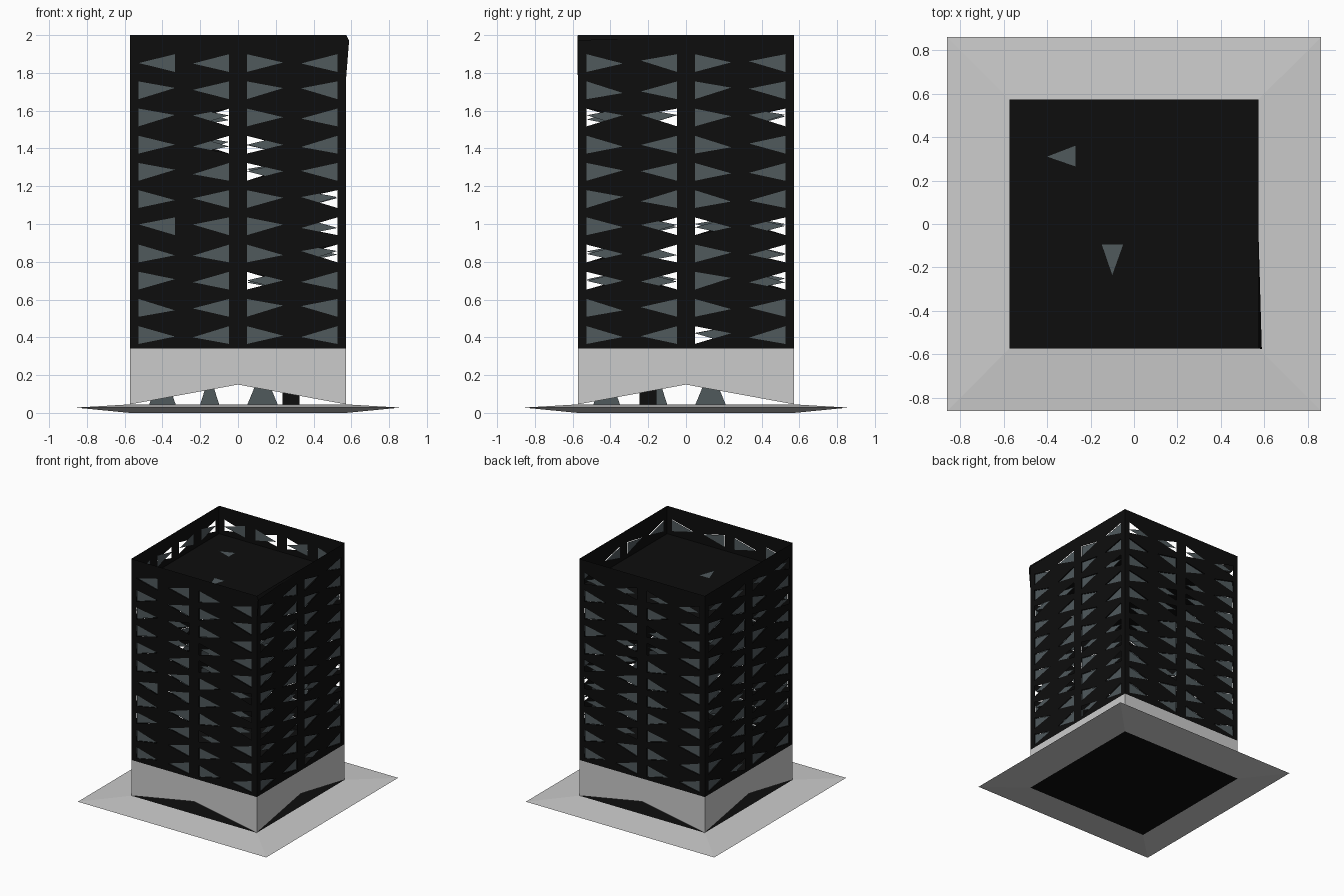
import bpy
import random
from math import pi
from mathutils import Matrix, Vector

random.seed(4)
cube = bpy.data.objects.get("Cube")
if cube:
    bpy.data.objects.remove(cube)

H = 0.573            # half width of the tower
ROWS, COLS = 11, 4
Z0, STEP = 0.34, 0.144
CELL = 2 * H / COLS


def material(name, rgb):
    m = bpy.data.materials.new(name)
    m.use_nodes = True
    m.diffuse_color = (*rgb, 1)
    bsdf = m.node_tree.nodes["Principled BSDF"]
    bsdf.inputs["Base Color"].default_value = (*rgb, 1)
    bsdf.inputs["Roughness"].default_value = 0.8
    return m


BLACK = material("black", (0.004, 0.004, 0.004))
SLATE = material("slate", (0.08, 0.1, 0.108))
PALE = material("pale_grey", (0.6, 0.6, 0.6))


def build(name, polys, *mats, indices=None):
    """Make a mesh from a list of polygons given as points."""
    verts = [p for poly in polys for p in poly]
    faces, n = [], 0
    for poly in polys:
        faces.append(range(n, n + len(poly)))
        n += len(poly)
    mesh = bpy.data.meshes.new(name)
    mesh.from_pydata(verts, [], [list(f) for f in faces])
    for m in mats:
        mesh.materials.append(m)
    for f, i in zip(mesh.polygons, indices or []):
        f.material_index = i
    ob = bpy.data.objects.new(name, mesh)
    bpy.context.collection.objects.link(ob)
    return ob


def on_side(side, poly, depth=0.0):
    """Place a flat (u, z) polygon on one of the four sides."""
    turn = Matrix.Rotation(side * pi / 2, 3, 'Z')
    return [turn @ Vector((u, depth - H, z)) for u, z in poly]


def square(r, z):
    return [(-r, -r, z), (r, -r, z), (r, r, z), (-r, r, z)]


# Windows whose pane points the other way, leaving gaps, as (row, column)
turned = {
    0: {(5, 3), (4, 3), (3, 3), (2, 2), (6, 2), (7, 1), (7, 2), (8, 1)},
    1: {(r, c) for r in (8, 3, 2) for c in (0, 1, 3)}
       | {(4, 1), (4, 2), (4, 3), (0, 2)},
}
for side in (0, 1):
    turned[side + 2] = ({(r, COLS - 1 - c) for r, c in turned[side]}
                        | {(ROWS - 1, c) for c in range(COLS)})

# Facades with triangular openings, and a pane behind each opening
for side, label in enumerate(("front", "left", "back", "right")):
    wall, panes = [], []
    for row in range(ROWS):
        for col in range(COLS):
            cu, cz = -H + (col + 0.5) * CELL, Z0 + (row + 0.5) * STEP
            flip = -1 if col % 2 or (row in (4, 10) and col == 0 and side == 0) else 1
            w, h = CELL / 2, STEP / 2
            tip_z = random.uniform(-0.015, 0.015)
            tl, tr, br, bl = (-w, h), (w, h), (w, -h), (-w, -h)
            a, b, t = (-0.096, 0.047), (-0.096, -0.047), (0.096, tip_z)

            def put(poly, sign):
                pts = [(cu + sign * u, cz + z) for u, z in poly]
                return pts if sign > 0 else pts[::-1]

            for poly in ((tl, bl, b, a), (tl, a, t, tr), (bl, br, t, b), (tr, t, br)):
                wall.append(on_side(side, put(poly, flip)))
            way = -flip if (row, col) in turned[side] else flip
            panes.append(on_side(side, put((a, b, t), way), 0.006))
    top = Z0 + ROWS * STEP
    wall.append(on_side(side, [(-H, top), (H, top), (H, 2), (-H, 2)]))
    build(label + "_facade", wall, BLACK)
    build(label + "_panes", panes, SLATE)

    # Plinth side with a low pointed arch
    build(label + "_plinth", [
        on_side(side, [(-H, 0.045), (0, 0.15), (0, Z0), (-H, Z0)]),
        on_side(side, [(0, 0.15), (H, 0.045), (H, Z0), (0, Z0)])], PALE)

# Roof below the parapet, with two small skylights, and the lobby ceiling
build("roof", [square(H, 1.77)], BLACK)
build("skylights", [
    [(-0.4, 0.31, 1.776), (-0.27, 0.265, 1.776), (-0.27, 0.36, 1.776)],
    [(-0.1, -0.235, 1.776), (-0.05, -0.095, 1.776), (-0.148, -0.095, 1.776)]], SLATE)
build("lobby_ceiling", [square(H, Z0)[::-1]], BLACK)

# Bent parapet corner
build("parapet_corner", [[(H, -H, 1.78), (0.588, -0.575, 1.97), (H, -H, 2)],
                         [(H, -H, 2), (0.588, -0.575, 1.97), (H, -0.05, 1.99)]], BLACK)

# Ground slab: sloped skirt above and below, dark floor and underside
low, rim, high = square(H, 0), square(0.86, 0.028), square(H, 0.045)
slab, tint = [high, low[::-1]], [1, 1]
for i in range(4):
    j = (i + 1) % 4
    slab += [[rim[i], rim[j], high[j], high[i]], [low[i], low[j], rim[j], rim[i]]]
    tint += [0, 0]
build("ground_slab", slab, PALE, BLACK, indices=tint)


# Upright shards standing in the lobby
def shard(x, y, wide, narrow, height):
    z = 0.045
    ends = [[(x - wide, y, z), (x + wide, y, z), (x + narrow, y, height), (x - narrow, y, height)],
            [(x, y - wide, z), (x, y + wide, z), (x, y + narrow, height), (x, y - narrow, height)]]
    return ends


build("lobby_shards", shard(-0.4, -0.42, 0.07, 0.04, 0.13)
      + shard(-0.15, -0.15, 0.05, 0.02, 0.14)
      + shard(0.13, 0.13, 0.08, 0.02, 0.19), SLATE)
build("lobby_post", shard(0.28, -0.2, 0.045, 0.045, 0.13), BLACK)
